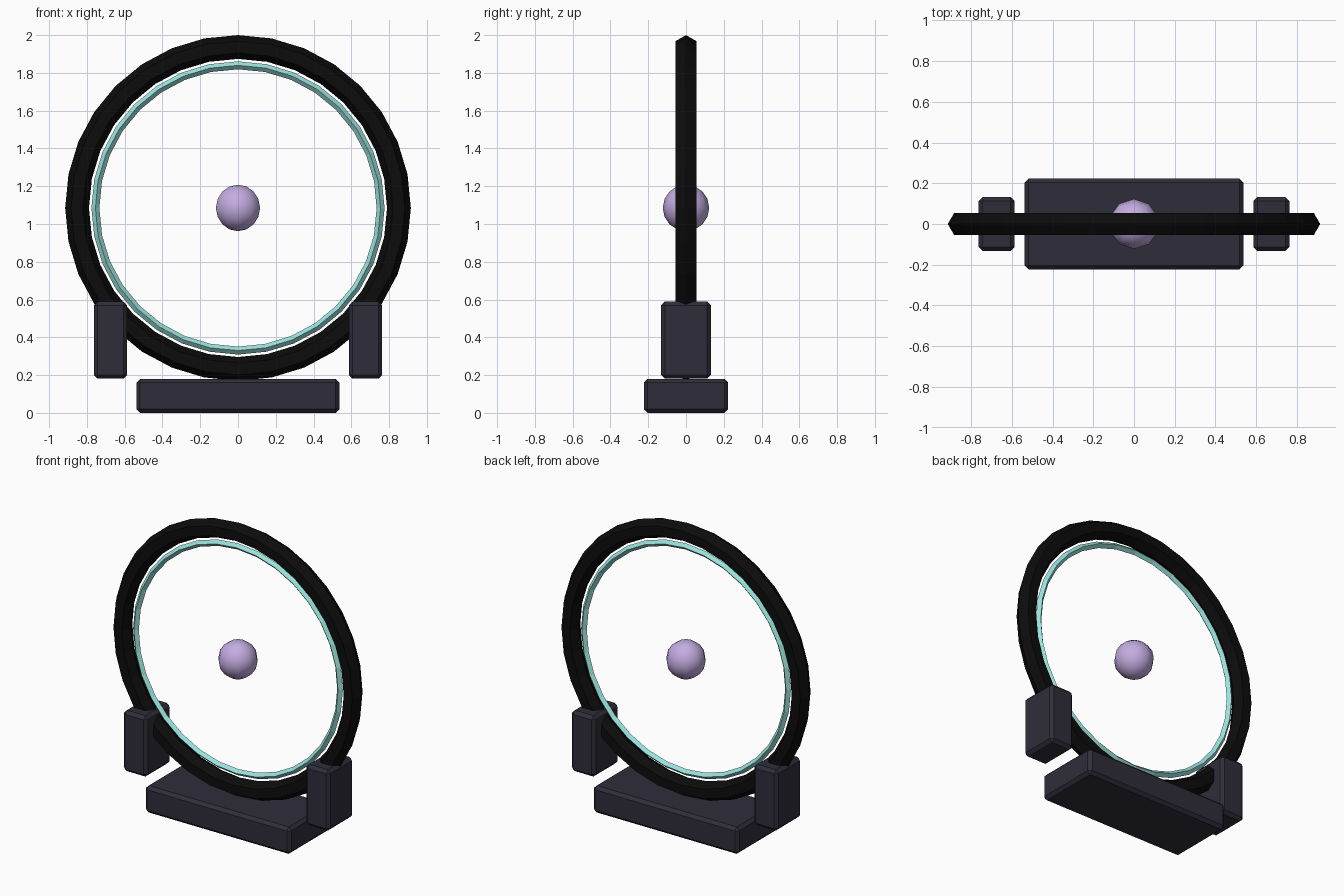
import bpy, math

if "Cube" in bpy.data.objects:
    bpy.data.objects.remove(bpy.data.objects["Cube"])

def material(name, rgb):
    m = bpy.data.materials.new(name)
    m.diffuse_color = (*rgb, 1)
    m.use_nodes = True
    m.node_tree.nodes["Principled BSDF"].inputs["Base Color"].default_value = m.diffuse_color
    return m

SLATE = material("dark slate", (0.028, 0.026, 0.042))
BLACK = material("black", (0.0035, 0.0035, 0.0035))
TEAL = material("pale teal", (0.33, 0.76, 0.72))
LILAC = material("lilac", (0.55, 0.41, 0.75))
CENTRE_Z = 1.085

def finish(name, mat):
    ob = bpy.context.object
    ob.name = name
    ob.data.materials.append(mat)
    return ob

def block(name, centre, size):
    bpy.ops.mesh.primitive_cube_add(size=1, location=centre)
    ob = finish(name, SLATE)
    ob.scale = size
    bpy.ops.object.transform_apply(location=False, rotation=False, scale=True)
    bevel = ob.modifiers.new("chamfer", 'BEVEL')
    bevel.width = 0.02
    bevel.segments = 1

def ring(name, major, minor, sides, mat):
    bpy.ops.mesh.primitive_torus_add(
        major_radius=major, minor_radius=minor, major_segments=32,
        minor_segments=sides, location=(0, 0, CENTRE_Z),
        rotation=(math.pi / 2, 0, 0))
    finish(name, mat)

# base plate and the two side clamps
block("base", (0, 0, 0.09), (1.075, 0.447, 0.18))
for side, label in ((-1, "left"), (1, "right")):
    block(label + "_clamp", (side * 0.675, 0, 0.385), (0.177, 0.265, 0.407))

# outer hexagonal ring and thin inner glowing ring
ring("outer_ring", 0.852, 0.063, 6, BLACK)
ring("inner_ring", 0.755, 0.021, 4, TEAL)

# floating orb in the middle
bpy.ops.mesh.primitive_uv_sphere_add(segments=10, ring_count=8, radius=0.123,
                                     location=(0, 0, CENTRE_Z))
finish("orb", LILAC)
bpy.ops.object.shade_smooth()
